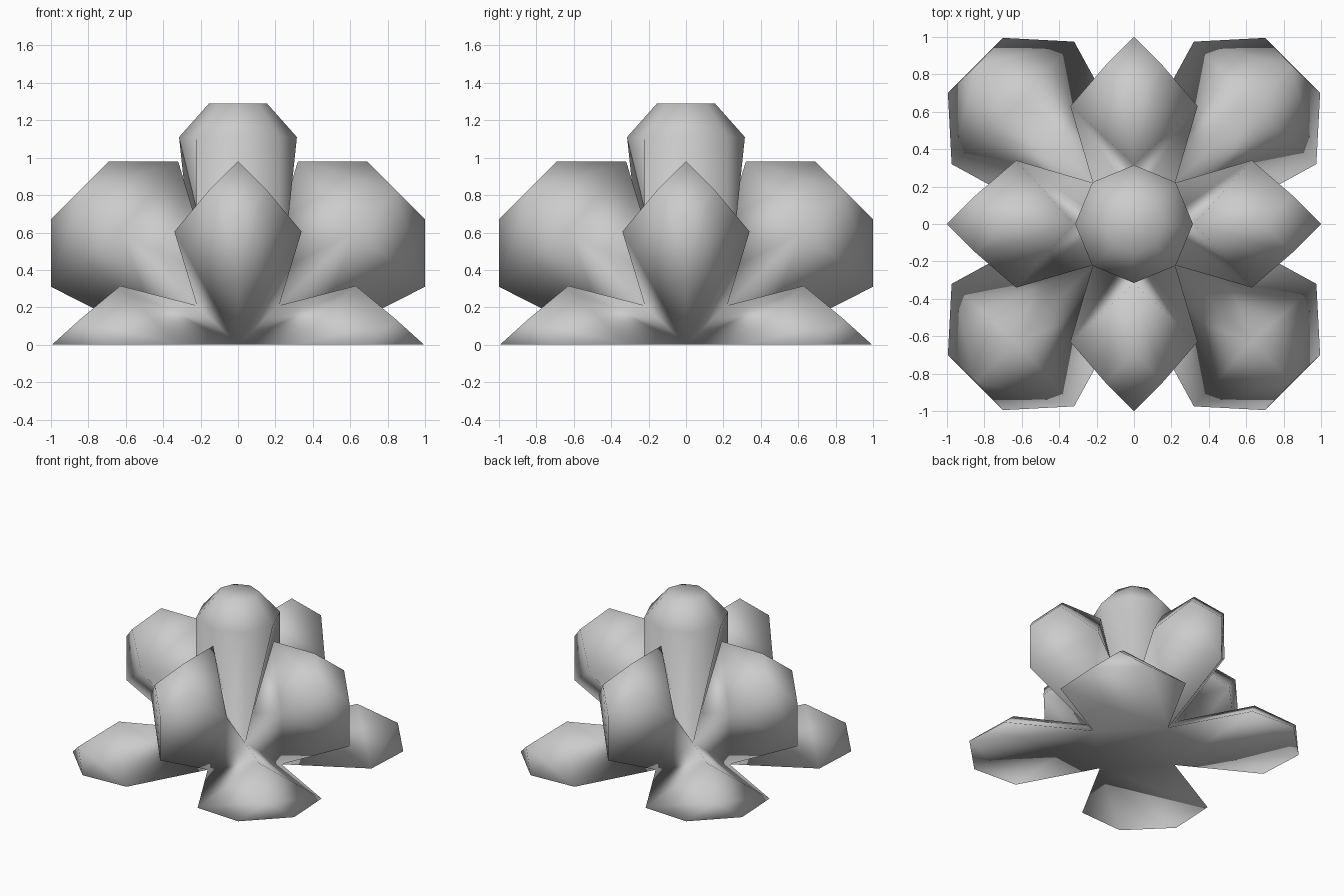
import bpy, bmesh
from math import cos, sin, pi
from mathutils import Matrix, Vector

if "Cube" in bpy.data.objects:
    bpy.data.objects.remove(bpy.data.objects["Cube"], do_unlink=True)

grey = bpy.data.materials.new("soft_grey")
grey.use_nodes = True
color = (0.6, 0.6, 0.6, 1)
grey.diffuse_color = color
grey.node_tree.nodes["Principled BSDF"].inputs["Base Color"].default_value = color

bm = bmesh.new()


def face(points, turn):
    """Add one face, turned about the vertical axis."""
    spin = Matrix.Rotation(turn * pi / 2, 3, "Z")
    bm.faces.new([bm.verts.new(spin @ Vector(p)) for p in points])


# Shared valley points between the lobes
valley = (0.39, 0, 0)
next_valley = (0, 0.39, 0)
crown_foot = (0.13, 0, 0.35)
pit = (0.22, 0.22, 0.21)


def raised_lobe(turn):
    """Lobe leaning out at 45 degrees, with a diamond section."""
    top_tip, low_tip = (0.69, 0, 0.98), (1, 0, 0.67)
    top_edge, low_edge = (0.32, 0, 0.98), (1, 0, 0.31)
    for s in (-1, 1):
        side = (0.63, s * 0.34, 0.605)
        nose = (0.845, s * 0.155, 0.825)
        foot = (0.22, s * 0.22, 0.21)
        face([crown_foot, top_edge, side, foot], turn)
        face([valley, low_edge, side, foot], turn)
        face([top_edge, top_tip, nose, side], turn)
        face([low_edge, low_tip, nose, side], turn)
        face([top_tip, low_tip, nose], turn)


def ground_lobe(turn):
    """Half lobe lying on the ground along the diagonal."""
    tip_a, tip_b = (0.995, 0.7, 0), (0.7, 0.995, 0)
    edge_a, edge_b = (0.975, 0.32, 0), (0.32, 0.975, 0)
    ridge, nose = (0.63, 0.63, 0.315), (0.845, 0.845, 0.135)
    face([valley, edge_a, ridge, pit], turn)
    face([next_valley, edge_b, ridge, pit], turn)
    face([edge_a, tip_a, nose, ridge], turn)
    face([edge_b, tip_b, nose, ridge], turn)
    face([tip_a, tip_b, nose], turn)
    face([valley, edge_a, tip_a, tip_b, edge_b, next_valley], turn)


def ring(radius, z):
    return [(radius * cos(i * pi / 4), radius * sin(i * pi / 4), z) for i in range(8)]


def crown_lobe():
    """Upright octagonal lobe in the middle."""
    foot = []
    for i in range(4):
        spin = Matrix.Rotation(i * pi / 2, 3, "Z")
        foot += [spin @ Vector(crown_foot), spin @ Vector(pit)]
    rings = [foot, ring(0.315, 1.11), ring(0.155, 1.29)]
    for low, high in zip(rings, rings[1:]):
        for i in range(8):
            j = (i + 1) % 8
            face([low[i], low[j], high[j], high[i]], 0)
    face(rings[-1], 0)


for turn in range(4):
    raised_lobe(turn)
    ground_lobe(turn)
crown_lobe()

# Centre of the underside
face([valley, next_valley, (-0.39, 0, 0), (0, -0.39, 0)], 0)

bmesh.ops.remove_doubles(bm, verts=bm.verts, dist=0.0005)
bmesh.ops.recalc_face_normals(bm, faces=bm.faces)
for f in bm.faces:
    f.smooth = True

mesh = bpy.data.meshes.new("lobed_cluster")
bm.to_mesh(mesh)
bm.free()
mesh.materials.append(grey)
cluster = bpy.data.objects.new("lobed_cluster", mesh)
bpy.context.collection.objects.link(cluster)
